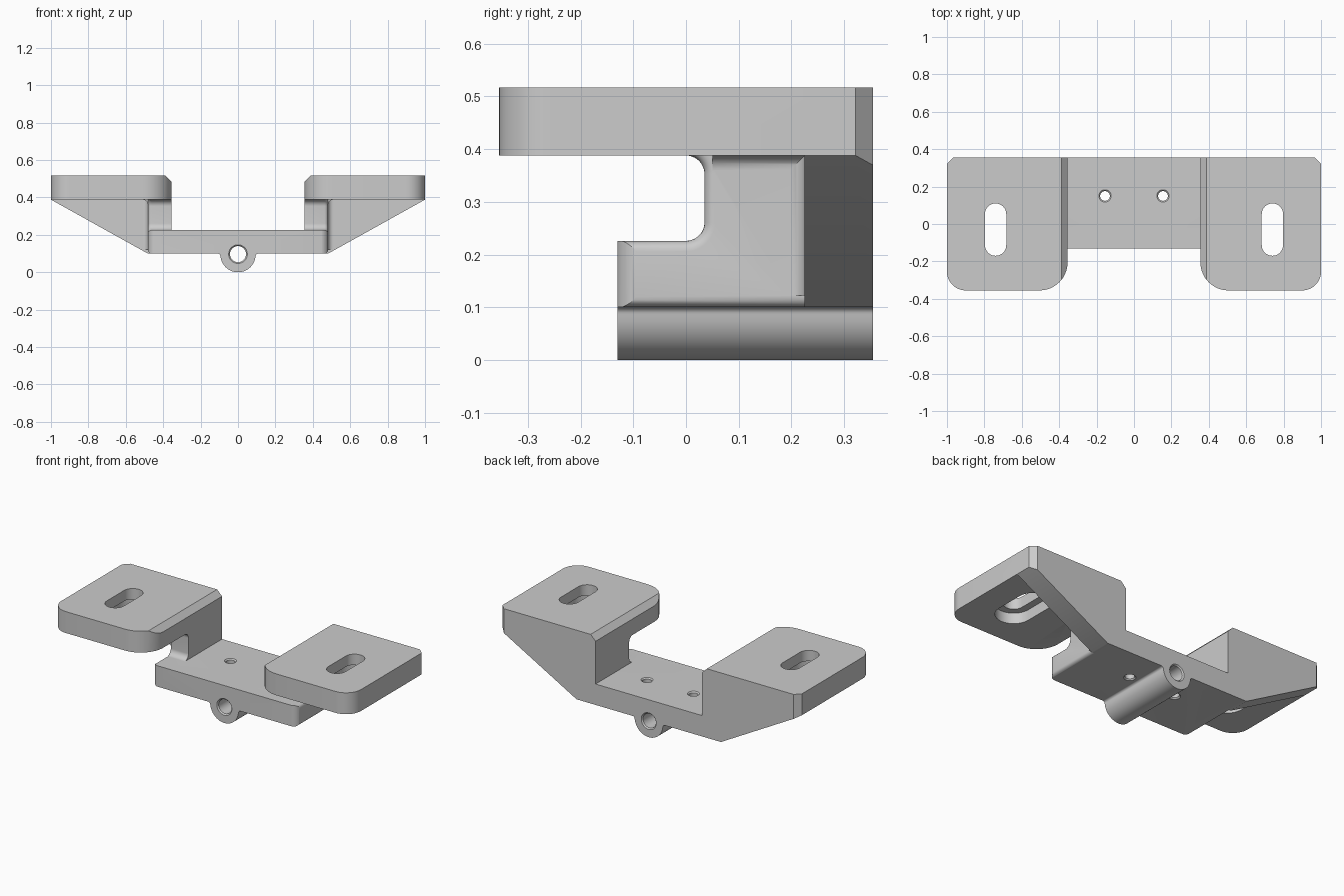
import bpy, bmesh
from math import sin, cos, pi, radians

cube = bpy.data.objects.get("Cube")
if cube:
    bpy.data.objects.remove(cube, do_unlink=True)

metal = bpy.data.materials.new("plain_grey")
metal.use_nodes = True
GREY = (0.6, 0.6, 0.6, 1)
metal.diffuse_color = GREY
metal.node_tree.nodes["Principled BSDF"].inputs["Base Color"].default_value = GREY

# Key dimensions
BACK, FRONT, PLATE_FRONT = 0.355, -0.355, -0.13
INNER, WALL = 0.355, 0.482
BOTTOM, PLATE_TOP, PAD_BOTTOM, TOP = 0.1, 0.226, 0.388, 0.517
GUSSET_Y, OVERLAP = 0.225, 0.46

PLACE = {"x": lambda u, v, t: (t, u, v),
         "y": lambda u, v, t: (u, t, v),
         "z": lambda u, v, t: (u, v, t)}


def arc(cu, cv, r, start, end, n=12):
    angles = [radians(start + (end - start) * i / n) for i in range(n + 1)]
    return [(cu + r * cos(a), cv + r * sin(a)) for a in angles]


def finish(name, bm):
    bmesh.ops.recalc_face_normals(bm, faces=bm.faces)
    mesh = bpy.data.meshes.new(name)
    bm.to_mesh(mesh)
    bm.free()
    mesh.materials.append(metal)
    ob = bpy.data.objects.new(name, mesh)
    bpy.context.collection.objects.link(ob)
    return ob


def loft(name, rings, axis):
    """Join equal-sized rings, given as (outline, height along axis)."""
    bm = bmesh.new()
    loops = [[bm.verts.new(PLACE[axis](u, v, t)) for u, v in pts] for pts, t in rings]
    count = len(loops[0])
    for a, b in zip(loops, loops[1:]):
        for i in range(count):
            j = (i + 1) % count
            bm.faces.new((a[i], a[j], b[j], b[i]))
    bm.faces.new(loops[0])
    bm.faces.new(loops[-1])
    return finish(name, bm)


def prism(name, pts, axis, lo, hi, side=1):
    pts = [(u * side, v) for u, v in pts]
    return loft(name, [(pts, lo), (pts, hi)], axis)


def boolean(ob, other, operation):
    mod = ob.modifiers.new(operation, "BOOLEAN")
    mod.operation, mod.solver, mod.object = operation, "EXACT", other
    with bpy.context.temp_override(object=ob, active_object=ob):
        bpy.ops.object.modifier_apply(modifier=mod.name)
    bpy.data.objects.remove(other, do_unlink=True)


def bore(ob, u, v, r, axis, lo, hi, chamfer):
    """Drill a through hole with a chamfer at both mouths."""
    steps = [(r + 2 * chamfer, lo - chamfer), (r, lo + chamfer),
             (r, hi - chamfer), (r + 2 * chamfer, hi + chamfer)]
    rings = [(arc(u, v, rad, 0, 360, 40)[:-1], t) for rad, t in steps]
    boolean(ob, loft("hole_cutter", rings, axis), "DIFFERENCE")


def stadium(u, v, r, half):
    return arc(u, v + half, r, 0, 180, 20) + arc(u, v - half, r, 180, 360, 20)


# Base plate and uprights share one side profile, with softened outer edges
R = 0.035
profile = [(PLATE_FRONT, BOTTOM), (BACK, BOTTOM), (BACK, OVERLAP), (0, OVERLAP)]
profile += arc(0, PAD_BOTTOM - R, R, 90, 0) + arc(0, PLATE_TOP + R, R, 0, -90)
profile += [(PLATE_FRONT, PLATE_TOP)]
bracket = prism("mounting_bracket", profile, "x", -WALL, WALL)
bm = bmesh.new()
bm.from_mesh(bracket.data)
rim = [e for e in bm.edges if abs(e.verts[0].co.x - e.verts[1].co.x) < 0.01]
bmesh.ops.bevel(bm, geom=rim, offset=0.02, segments=5, profile=0.5, affect="EDGES")
bm.to_mesh(bracket.data)
bm.free()

# Rounded front corners of the base plate
r, w = 0.045, WALL + 0.001
footprint = arc(-w + r, PLATE_FRONT + r - 0.001, r, 180, 270)
footprint += arc(w - r, PLATE_FRONT + r - 0.001, r, 270, 360) + [(w, 0.5), (-w, 0.5)]
boolean(bracket, prism("footprint_cutter", footprint, "z", 0, 1), "INTERSECT")

# Open channel between the uprights
channel = [(-INNER, PLATE_TOP), (INNER, PLATE_TOP), (INNER, 1), (-INNER, 1)]
boolean(bracket, prism("channel_cutter", channel, "y", -1, 1), "DIFFERENCE")

# Pad outline from above: two rounded front corners, chamfered back corner
C = 0.033
ri, ro = 0.15, 0.1
outline = arc(INNER + ri, FRONT + ri, ri, 180, 270)
outline += arc(1 - ro, FRONT + ro, ro, 270, 360)
outline += [(1, BACK - C), (1 - C, BACK), (INNER, BACK)]

# Front sections run past the outline, which trims them to size
pad_section = [(INNER - 0.05, PAD_BOTTOM), (1.1, PAD_BOTTOM), (1.1, TOP),
               (INNER + C, TOP), (INNER - 0.05, TOP - C - 0.05)]
slope = (PAD_BOTTOM - BOTTOM) / (1 - WALL)
gusset_section = [(INNER - 0.05, BOTTOM), (WALL, BOTTOM),
                  (1.1, PAD_BOTTOM + 0.1 * slope), (1.1, OVERLAP),
                  (INNER - 0.05, OVERLAP)]
F = 0.028
corner_fillet = arc(WALL + F, GUSSET_Y - F, F, 90, 180)
corner_fillet += [(WALL - 0.03, GUSSET_Y - F), (WALL - 0.03, 0.24), (WALL + F, 0.24)]
under_fillet = arc(WALL + F, PAD_BOTTOM - F, F, 90, 180)
under_fillet += [(WALL - 0.03, PAD_BOTTOM - F), (WALL - 0.03, 0.42), (WALL + F, 0.42)]

for label, side in (("left", 1), ("right", -1)):
    # Triangular gusset
    gusset = prism(label + "_gusset", gusset_section, "y", GUSSET_Y, 1, side)
    boolean(gusset, prism("trim", outline, "z", 0, 1, side), "INTERSECT")
    boolean(bracket, gusset, "UNION")
    # Raised pad
    pad = prism(label + "_pad", pad_section, "y", -1, 1, side)
    boolean(pad, prism("trim", outline, "z", 0, 1, side), "INTERSECT")
    boolean(bracket, pad, "UNION")
    # Fillets where the upright meets the gusset and the pad
    boolean(bracket, prism(label + "_corner_fillet", corner_fillet, "z", 0.122, 0.41, side), "UNION")
    boolean(bracket, prism(label + "_under_fillet", under_fillet, "y", 0.05, 0.25, side), "UNION")
    # Slot with a wider recess underneath
    for rad, lo, hi in ((0.057, 0.3, 0.6), (0.1, 0.3, 0.452)):
        slot = stadium(0.74, -0.03, rad, 0.083)
        boolean(bracket, prism("slot_cutter", slot, "z", lo, hi, side), "DIFFERENCE")

# Rounded boss under the plate, flared where it meets the plate
br, f = 0.094, 0.014
boss = arc(br + f, BOTTOM - f, f, 90, 180, 6)
boss += arc(0, br, br, -8, -172, 40)
boss += arc(-br - f, BOTTOM - f, f, 0, 90, 6)
boss += [(-br - f, 0.15), (br + f, 0.15)]
boolean(bracket, prism("boss", boss, "y", PLATE_FRONT, BACK), "UNION")

# Lengthwise bore and two screw holes
bore(bracket, 0, 0.097, 0.043, "y", PLATE_FRONT, BACK, 0.007)
for x in (-0.155, 0.155):
    bore(bracket, x, 0.15, 0.026, "z", BOTTOM, PLATE_TOP, 0.007)

bpy.ops.object.select_all(action="DESELECT")
bracket.select_set(True)
bpy.context.view_layer.objects.active = bracket
bpy.ops.object.shade_smooth_by_angle(angle=radians(30))
